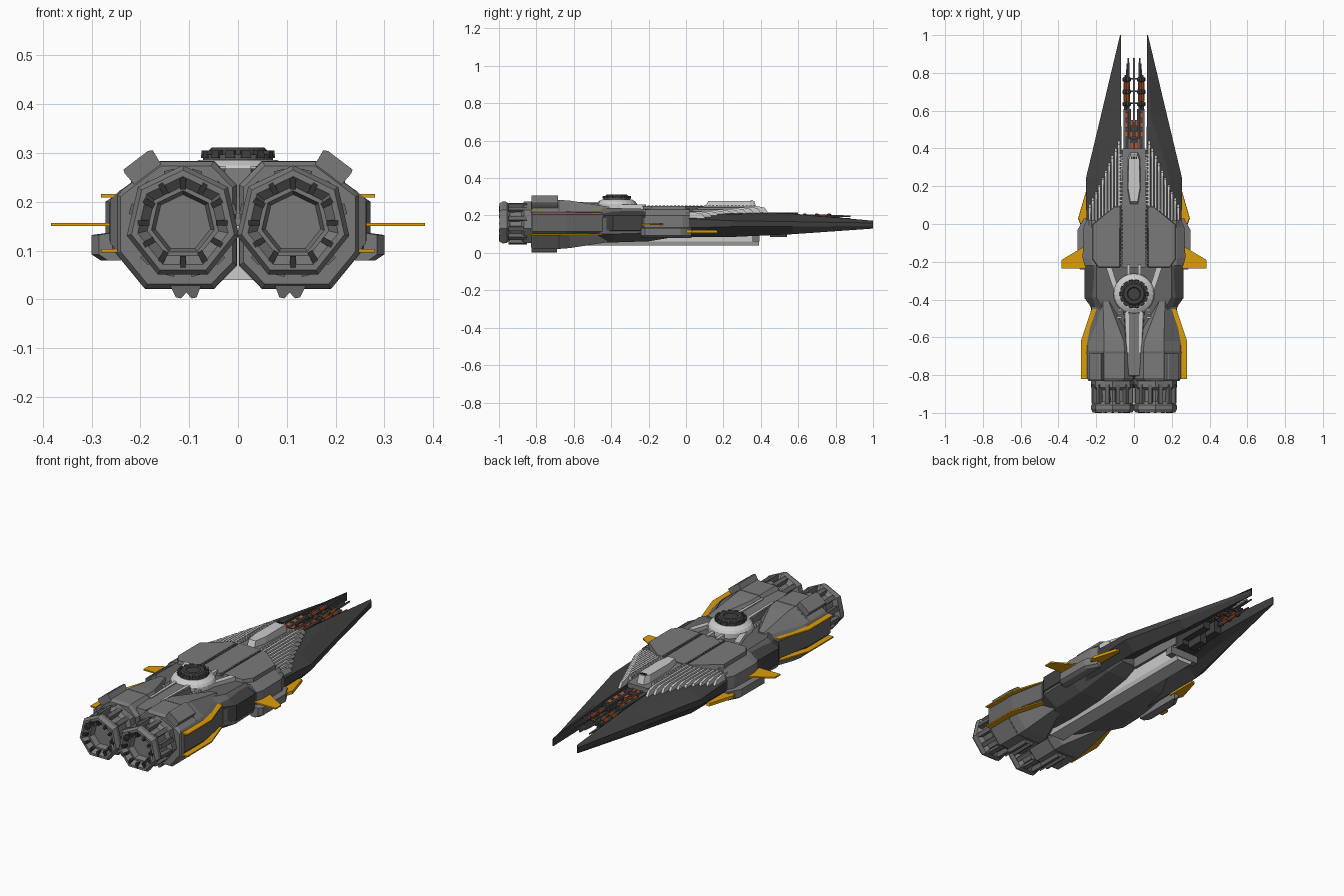
import bpy, bmesh, math
from mathutils import Vector, Matrix


def mat(name, r, g, b):
    m = bpy.data.materials.new(name)
    m.diffuse_color = (r, g, b, 1)
    return m


HULL = mat("hull grey", 0.195, 0.195, 0.195)
MID = mat("panel grey", 0.13, 0.13, 0.13)
DARK = mat("dark armour", 0.052, 0.052, 0.052)
BLACK = mat("black metal", 0.03, 0.03, 0.03)
LIGHT = mat("light grey", 0.6, 0.6, 0.6)
GOLD = mat("yellow fin", 0.72, 0.34, 0.003)
RUST = mat("rust orange", 0.5, 0.09, 0.02)


def build(name, parts, m, mirror=False):
    """parts: list of (verts, faces) joined into one object."""
    bm = bmesh.new()
    for verts, faces in parts:
        for s in ((1, -1) if mirror else (1,)):
            vs = [bm.verts.new((s * v[0], v[1], v[2])) for v in verts]
            for f in faces:
                bm.faces.new([vs[i] for i in f])
    bmesh.ops.recalc_face_normals(bm, faces=bm.faces)
    me = bpy.data.meshes.new(name)
    bm.to_mesh(me)
    bm.free()
    me.materials.append(m)
    ob = bpy.data.objects.new(name, me)
    bpy.context.collection.objects.link(ob)
    return ob


def skin(rings):
    """Closed solid through rings of equal point count."""
    n, k = len(rings[0]), len(rings)
    faces = [(a * n + i, a * n + (i + 1) % n, (a + 1) * n + (i + 1) % n, (a + 1) * n + i)
             for a in range(k - 1) for i in range(n)]
    faces += [tuple(range(n)), tuple(range((k - 1) * n, k * n))]
    return [p for r in rings for p in r], faces


def loft(sections):
    return skin([[(x, y, z) for x, z in pts] for y, pts in sections])


def prism(pts, z0, z1, top=1.0):
    """Plan outline extruded upwards, the top drawn in to form a chamfer."""
    cx = sum(p[0] for p in pts) / len(pts)
    cy = sum(p[1] for p in pts) / len(pts)
    return skin([[(x, y, z0) for x, y in pts],
                 [(cx + (x - cx) * top, cy + (y - cy) * top, z1) for x, y in pts]])


def box(x0, x1, y0, y1, z0, z1, top=1.0):
    return prism([(x0, y0), (x1, y0), (x1, y1), (x0, y1)], z0, z1, top)


def lathe(c, axis, prof, n, turn=0.0):
    """Rings (radius, position along axis) about a centre."""
    rings = []
    for r, h in prof:
        ring = []
        for i in range(n):
            a = turn + 2 * math.pi * i / n
            u, v = r * math.cos(a), r * math.sin(a)
            ring.append((c[0] + u, h, c[1] + v) if axis == 'y' else (c[0] + u, c[1] + v, h))
        rings.append(ring)
    return skin(rings)


def spun(part, c, angle, axis):
    """Turn a part about an axis through c."""
    c = Vector(c)
    r = Matrix.Rotation(angle, 3, axis)
    return [tuple(r @ (Vector(v) - c) + c) for v in part[0]], part[1]


# --- twin engine nacelles
NAC = [(0.003, 0.235), (0.05, 0.283), (0.16, 0.283), (0.25, 0.215),
       (0.25, 0.095), (0.19, 0.022), (0.05, 0.022), (0.003, 0.07)]


def nac(kx, kz, cx=0.127):
    return [(cx + (x - 0.127) * kx, 0.153 + (z - 0.153) * kz) for x, z in NAC]


build("nacelle", [loft([(-0.83, nac(0.93, 0.93)), (-0.815, nac(1, 1)), (-0.67, nac(1, 1)),
                        (-0.62, nac(0.95, 0.97)), (-0.41, nac(0.28, 0.72, 0.155))])], HULL, True)
build("nacelle_band", [loft([(-0.685, nac(1.008, 1.008)), (-0.675, nac(1.008, 1.008))])], MID, True)

# armour pods on the nacelle corners, top and bottom
POD = [(0.155, 0.272), (0.175, 0.306), (0.185, 0.304), (0.235, 0.266), (0.232, 0.258), (0.21, 0.232)]
build("top_pod", [loft([(-0.825, POD), (-0.685, POD)])], HULL, True)
LOW = [(0.075, 0.03), (0.085, 0.004), (0.095, 0.002), (0.106, 0.014),
       (0.117, 0.002), (0.127, 0.004), (0.14, 0.03)]
build("bottom_pod", [loft([(-0.825, LOW), (-0.69, LOW)])], MID, True)
build("nacelle_side_plate",
      [loft([(y, [(a, 0.225), (x, 0.205), (x, 0.115), (a, 0.09)])
             for y, a, x in ((-0.82, 0.24, 0.262), (-0.64, 0.24, 0.262), (-0.44, 0.17, 0.225))])], MID, True)

# --- engines: seven-sided nozzles with pegs and struts
EC = (0.113, 0.157)
build("engine", [lathe(EC, 'y', [(0.117, -0.82), (0.117, -0.865), (0.098, -0.88), (0.096, -0.94),
                                 (0.116, -0.958), (0.118, -0.98), (0.108, -0.998), (0.095, -0.998),
                                 (0.075, -0.975), (0.066, -0.975), (0.058, -0.945)], 7, math.pi / 2)],
      HULL, True)
pegs, struts = [], []
for i in range(12):
    a = 2 * math.pi * i / 12
    peg = box(EC[0] - 0.006, EC[0] + 0.006, -1.0, -0.965, EC[1] + 0.068, EC[1] + 0.093)
    strut = box(EC[0] - 0.011, EC[0] + 0.011, -0.95, -0.85, EC[1] + 0.08, EC[1] + 0.112)
    pegs.append(spun(peg, (EC[0], 0, EC[1]), a, 'Y'))
    struts.append(spun(strut, (EC[0], 0, EC[1]), a + 0.26, 'Y'))
build("nozzle_peg", pegs, BLACK, True)
build("engine_strut", struts, MID, True)


# --- main hull
def hull(w, zt, zb):
    return [(-w + 0.06, zt), (w - 0.06, zt), (w, zt - 0.05), (w, zb + 0.045),
            (w - 0.08, zb), (-w + 0.08, zb), (-w, zb + 0.045), (-w, zt - 0.05)]


build("hull_body", [loft([(-0.56, hull(0.17, 0.235, 0.06)), (-0.43, hull(0.235, 0.24, 0.056)),
                          (-0.39, hull(0.258, 0.24, 0.056)), (-0.2, hull(0.258, 0.235, 0.062)),
                          (0.0, hull(0.25, 0.225, 0.095)), (0.08, hull(0.22, 0.22, 0.13))])], MID)
build("side_armour", [loft([(y, [(x - 0.05, 0.225), (x, 0.2), (x, 0.12), (x - 0.05, 0.085)])
                            for y, x in ((-0.45, 0.22), (-0.39, 0.263), (-0.24, 0.263), (-0.21, 0.25))])],
      DARK, True)
build("deck_plate", [prism([(0.072, 0.1), (0.1, 0.1), (0.222, 0.0), (0.222, -0.19), (0.19, -0.235),
                            (0.072, -0.235)], 0.215, 0.252, 0.95)], HULL, True)
build("deck_centre", [box(-0.06, 0.06, -0.23, 0.1, 0.22, 0.25)], HULL)
build("shoulder_plate", [loft([(y, [(0.2, 0.235), (0.225, 0.232), (x, 0.2), (x, 0.13), (0.2, 0.1)])
                               for y, x in ((-0.22, 0.262), (-0.18, 0.272), (-0.02, 0.268), (0.02, 0.25))])],
      HULL, True)
build("side_sponson", [loft([(y, [(0.24, 0.14), (x, 0.132), (x, 0.092), (x - 0.018, 0.08), (0.24, 0.08)])
                             for y, x in ((-0.24, 0.285), (-0.22, 0.3), (-0.03, 0.298), (0.03, 0.265))])],
      HULL, True)

# --- long forward blades, hollow beneath
build("blade", [loft([
    (-0.14, [(0.06, 0.235), (0.19, 0.215), (0.25, 0.19), (0.25, 0.13), (0.2, 0.085), (0.14, 0.15), (0.06, 0.175)]),
    (0.24, [(0.065, 0.228), (0.19, 0.207), (0.255, 0.172), (0.255, 0.14), (0.2, 0.085), (0.15, 0.13), (0.065, 0.17)]),
    (0.57, [(0.068, 0.21), (0.09, 0.205), (0.176, 0.167), (0.176, 0.14), (0.14, 0.1), (0.11, 0.12), (0.068, 0.14)]),
    (1.0, [(0.068, 0.172), (0.07, 0.172), (0.074, 0.16), (0.074, 0.145), (0.072, 0.13), (0.07, 0.13),
           (0.068, 0.13)])])], DARK, True)

# --- stepped light ribs over the blades
ribs = []
for i in range(10):
    x = 0.08 + i * 0.0172
    y1 = 0.42 - i * 0.037
    zt = 0.25 - i * 0.0037
    ribs.append(skin([[(x - w, -0.02, z), (x + w, -0.02, z), (x + w, e, z), (x - w, e, z)]
                      for w, e, z in ((0.0068, y1 + 0.03, zt - 0.05), (0.0065, y1, zt - 0.008),
                                      (0.0055, y1 - 0.04, zt))]))
build("deck_rib", ribs, LIGHT, True)

# --- central spine, keel and canopy
build("front_deck", [loft([(0.08, [(-0.066, 0.248), (0.066, 0.248), (0.066, 0.12), (-0.066, 0.12)]),
                           (0.4, [(-0.06, 0.236), (0.06, 0.236), (0.06, 0.12), (-0.06, 0.12)])])], HULL)
build("canopy", [prism([(-0.022, 0.1), (0.022, 0.1), (0.035, 0.18), (0.033, 0.35), (0.02, 0.38),
                        (-0.02, 0.38), (-0.033, 0.35), (-0.035, 0.18)], 0.235, 0.277, 0.88)], LIGHT)
build("canopy_sight", [box(s * 0.012 - 0.004, s * 0.012 + 0.004, 0.345, 0.358, 0.27, 0.281)
                       for s in (-1, 0, 1)], BLACK)
KEEL = [(0.2, 1), (0.06, 1), (0.04, 0.8)]
keel_pts = [(0.051 * s, z) for z, s in KEEL] + [(-0.051 * s, z) for z, s in reversed(KEEL)]
build("keel", [loft([(-0.6, keel_pts), (0.39, keel_pts)])], LIGHT)
build("keel_head", [box(-0.085, 0.085, 0.355, 0.393, 0.06, 0.1)], HULL)
build("rear_spine", [prism([(-0.03, -0.82), (0.03, -0.82), (0.045, -0.66), (0.06, -0.45), (-0.06, -0.45),
                            (-0.045, -0.66)], 0.15, 0.268, 0.9)], HULL)
build("spine_strip", [prism([(0.026, -0.68), (0.037, -0.68), (0.045, -0.46), (0.028, -0.46)], 0.24, 0.273)],
      LIGHT, True)
build("deck_slot", [box(0.06, 0.072, -0.225 + 0.02 * i, -0.213 + 0.02 * i, 0.235, 0.253) for i in range(16)],
      MID, True)
build("deck_teeth", [box(0.058, 0.075, 0.1 + 0.02 * i, 0.11 + 0.02 * i, 0.235, 0.256) for i in range(14)],
      LIGHT, True)
build("rear_teeth", [box(0.066, 0.09, -0.5 + 0.02 * i, -0.49 + 0.02 * i, 0.23, 0.252) for i in range(6)],
      LIGHT, True)

# --- turret with V-shaped frame
TC = (0, -0.37)
build("turret_frame", [prism([(0.04, -0.47), (0.07, -0.46), (0.148, -0.23), (0.118, -0.23)], 0.225, 0.258),
                       box(0.02, 0.036, -0.31, -0.215, 0.225, 0.258)], LIGHT, True)
build("turret_ring", [lathe(TC, 'z', [(0.108, 0.23), (0.108, 0.262), (0.1, 0.274), (0.08, 0.286)], 24)], LIGHT)
build("turret_base", [lathe(TC, 'z', [(0.07, 0.28), (0.074, 0.297)], 24)], MID)
build("turret_cap", [lathe(TC, 'z', [(0.066, 0.294), (0.064, 0.302), (0.054, 0.311),
                                     (0.036, 0.311), (0.032, 0.306)], 16)], DARK)
build("turret_teeth", [spun(box(0.058, 0.076, TC[1] - 0.01, TC[1] + 0.01, 0.29, 0.305, 0.85),
                            (0, TC[1], 0), 2 * math.pi * i / 14, 'Z') for i in range(14)], DARK)

# --- nose gun machinery between the blades
build("gun_housing", [box(-0.056, 0.056, 0.39, 0.45, 0.1, 0.21), box(0.015, 0.056, 0.45, 0.61, 0.125, 0.205),
                      box(-0.056, -0.015, 0.45, 0.61, 0.125, 0.205), box(-0.02, 0.02, 0.45, 0.54, 0.085, 0.19)], DARK)
build("gun_housing_rail", [box(0.022, 0.03, 0.4, 0.6, 0.2, 0.216), box(0.046, 0.054, 0.4, 0.6, 0.2, 0.212)],
      MID, True)
build("rust_plate", [box(0.032, 0.045, 0.46 + 0.05 * i, 0.49 + 0.05 * i, 0.2, 0.214) for i in range(3)]
      + [box(0.004, 0.018, 0.4 + 0.06 * i, 0.43 + 0.06 * i, 0.18, 0.214 - 0.008 * i) for i in range(3)], RUST, True)
barrels, collars, sleeves = [], [], []
for x, z, y1 in ((0.03, 0.196, 0.88), (0.047, 0.19, 0.79), (0.036, 0.165, 0.85)):
    barrels.append(lathe((x, z), 'y', [(0.007, 0.58), (0.006, y1 - 0.06), (0.004, y1)], 8))
    for y in (0.635, 0.7, 0.765):
        collars.append(lathe((x, z), 'y', [(0.008, y - 0.014), (0.014, y - 0.006), (0.014, y + 0.006),
                                           (0.008, y + 0.014)], 8))
    for y in (0.65, 0.715):
        sleeves.append(lathe((x, z), 'y', [(0.009, y), (0.009, y + 0.035)], 8))
build("gun_barrel", barrels, MID, True)
build("gun_collar", collars, DARK, True)
build("gun_sleeve", sleeves, RUST, True)
build("centre_rail", [box(-0.004, 0.004, 0.5, 0.88, 0.175, 0.187)], MID)
build("gun_bridge", [box(-0.05, 0.05, y, y + 0.008, 0.172, 0.192) for y in (0.635, 0.7, 0.765)], DARK)

# --- yellow fins
REAR = [(0.17, -0.45), (0.225, -0.45), (0.281, -0.62), (0.281, -0.82), (0.235, -0.82), (0.2, -0.62)]
build("rear_fin", [prism(REAR, 0.209, 0.216), prism(REAR, 0.096, 0.103)], GOLD, True)
build("mid_fin", [prism([(0.25, -0.12), (0.275, -0.125), (0.383, -0.19), (0.383, -0.235), (0.25, -0.235)],
                        0.15, 0.157)], GOLD, True)
build("front_fin", [prism([(0.235, 0.17), (0.255, 0.17), (0.296, 0.03), (0.285, 0.0), (0.235, 0.0)],
                          0.107, 0.122, 0.95)], GOLD, True)
